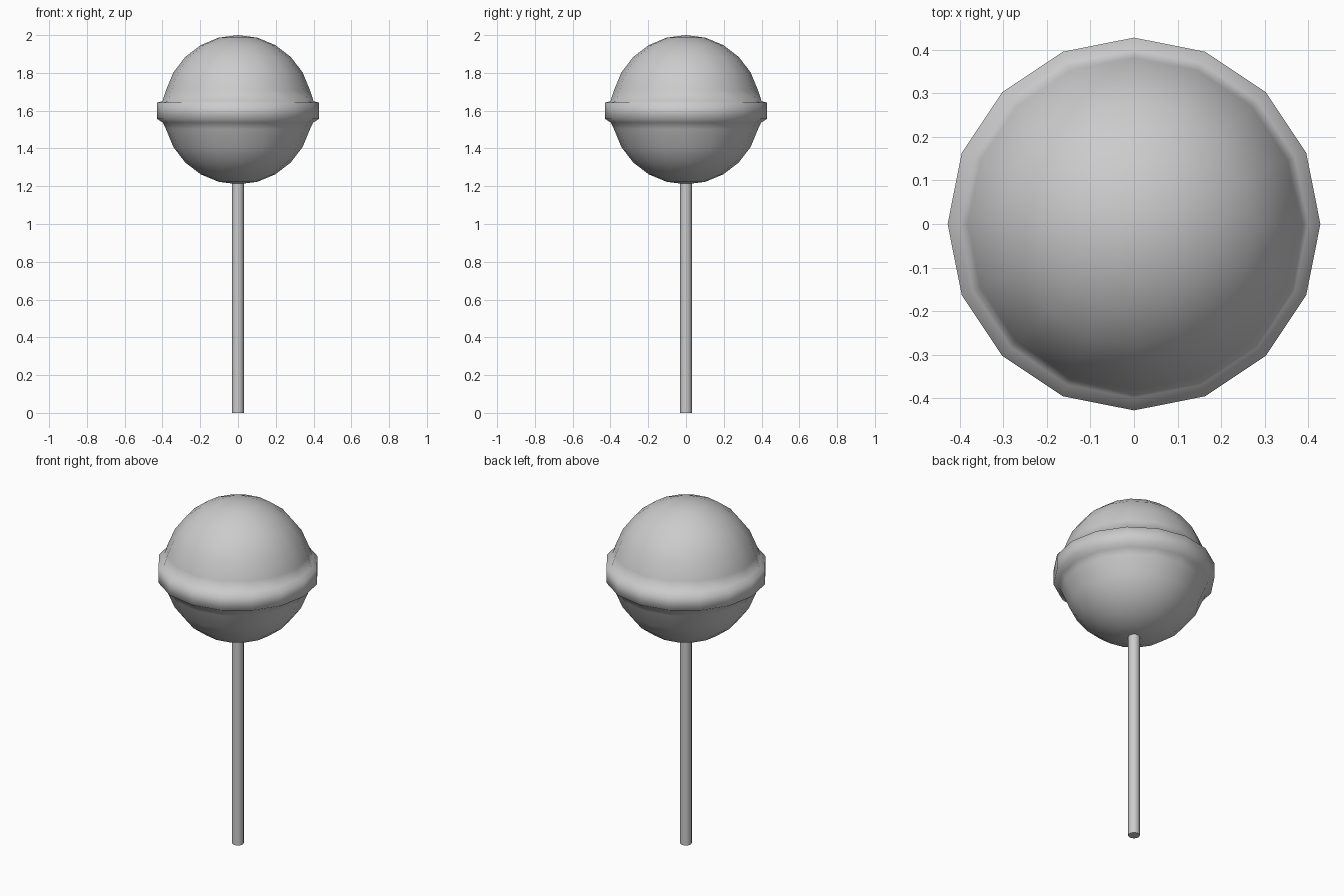
import bpy, bmesh, math

if "Cube" in bpy.data.objects:
    bpy.data.objects.remove(bpy.data.objects["Cube"])

CENTRE_Z, RADIUS, SIDES = 1.605, 0.395, 16


def ball_point(deg):
    a = math.radians(deg)
    return (RADIUS * math.sin(a), CENTRE_Z + RADIUS * math.cos(a))


def lathe(name, profile, sides):
    """Spin (radius, z) points, listed top to bottom, around the z axis."""
    bm = bmesh.new()
    rings = []
    for r, z in profile:
        if r < 1e-6:
            rings.append([bm.verts.new((0, 0, z))] * sides)
        else:
            rings.append([bm.verts.new((r * math.cos(2 * math.pi * i / sides),
                                        r * math.sin(2 * math.pi * i / sides), z))
                          for i in range(sides)])
    for up, low in zip(rings, rings[1:]):
        for i in range(sides):
            j = (i + 1) % sides
            loop = list(dict.fromkeys((up[i], low[i], low[j], up[j])))
            bm.faces.new(loop)
    bmesh.ops.recalc_face_normals(bm, faces=bm.faces)
    mesh = bpy.data.meshes.new(name)
    bm.to_mesh(mesh)
    bm.free()
    mesh.shade_smooth()
    obj = bpy.data.objects.new(name, mesh)
    bpy.context.collection.objects.link(obj)
    return obj


# Candy ball with a raised band round the middle
upper = [ball_point(d) for d in range(0, 76, 15)]
band = [(0.4, 1.65), (0.428, 1.643), (0.428, 1.556), (0.398, 1.537)]
lower = [ball_point(d) for d in range(105, 181, 15)]
lathe("candy", upper + band + lower, SIDES)

# Stick, its top end buried in the candy
bpy.ops.mesh.primitive_cylinder_add(vertices=16, radius=0.031, depth=1.3,
                                    location=(0, 0, 0.65))
stick = bpy.context.object
stick.name = "stick"
bpy.ops.object.shade_smooth_by_angle(angle=math.radians(40))
